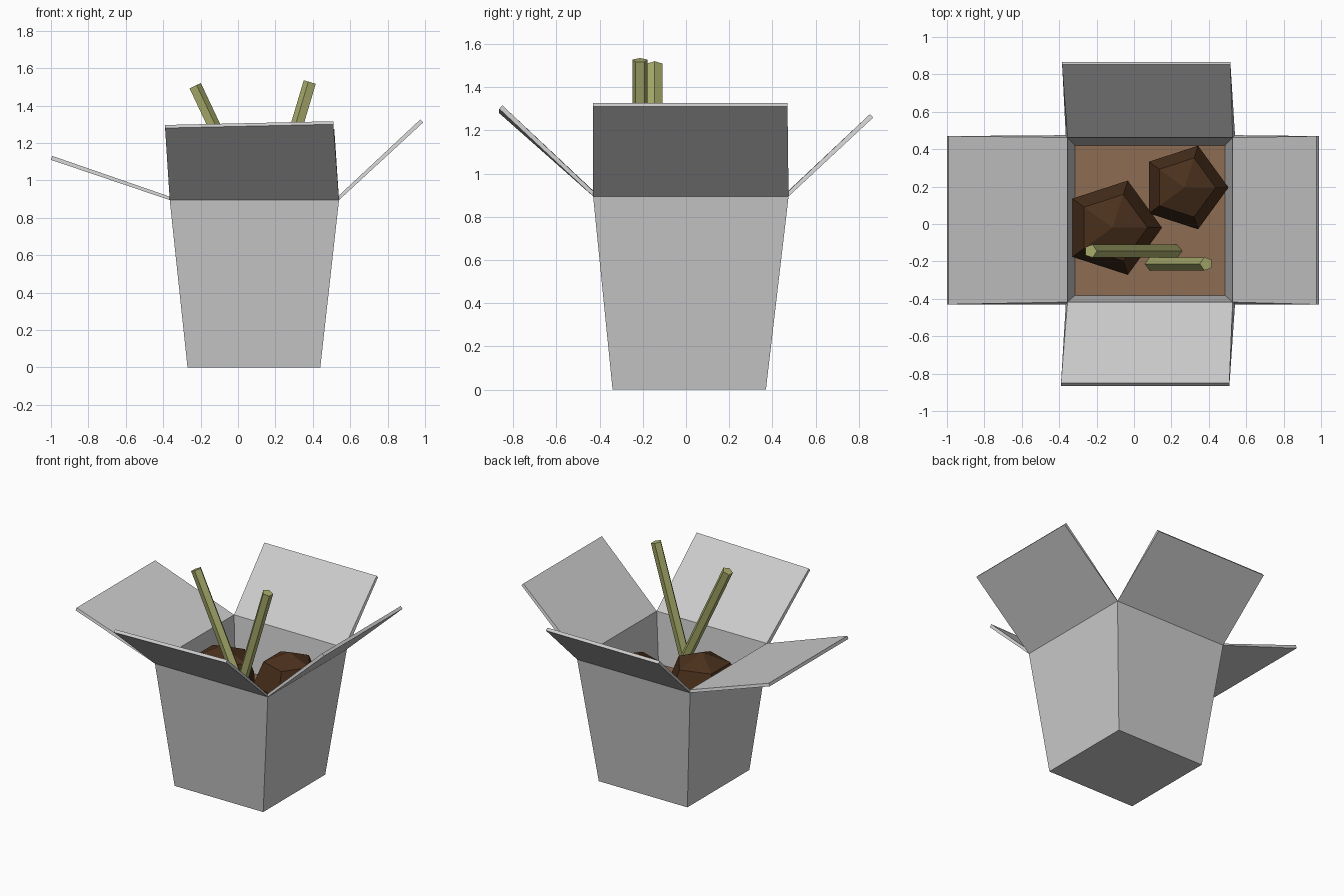
import bpy, bmesh
from math import pi
from mathutils import Vector

if "Cube" in bpy.data.objects:
    bpy.data.objects.remove(bpy.data.objects["Cube"])


def material(name, rgb):
    m = bpy.data.materials.new(name)
    m.diffuse_color = (*rgb, 1)
    m.use_nodes = True
    m.node_tree.nodes["Principled BSDF"].inputs["Base Color"].default_value = m.diffuse_color
    return m


def make_object(name, bm, mat=None):
    mesh = bpy.data.meshes.new(name)
    bm.to_mesh(mesh)
    bm.free()
    obj = bpy.data.objects.new(name, mesh)
    bpy.context.collection.objects.link(obj)
    if mat:
        mesh.materials.append(mat)
    return obj


def rect(x0, x1, y0, y1, z):
    return [(x0, y0, z), (x1, y0, z), (x1, y1, z), (x0, y1, z)]


sauce = material("sauce_brown", (0.27, 0.15, 0.085))
meat = material("dark_brown", (0.07, 0.03, 0.012))
olive = material("olive_wood", (0.40, 0.42, 0.15))

# Carton: tapered walls and four open flaps as one folded sheet
bm = bmesh.new()
low = [bm.verts.new(p) for p in rect(-0.27, 0.44, -0.34, 0.37, 0.0)]
rim = [bm.verts.new(p) for p in rect(-0.365, 0.54, -0.43, 0.475, 0.895)]
bm.faces.new(low[::-1])
flap_tips = [
    ((-0.39, -0.865, 1.28), (0.51, -0.865, 1.30)),   # front
    ((0.99, -0.43, 1.31), (0.99, 0.47, 1.31)),       # right
    ((0.515, 0.867, 1.26), (-0.385, 0.867, 1.26)),   # back
    ((-1.0, 0.47, 1.11), (-1.0, -0.43, 1.11)),       # left
]
for i, (a, b) in enumerate(flap_tips):
    j = (i + 1) % 4
    bm.faces.new((low[i], low[j], rim[j], rim[i]))
    bm.faces.new((rim[i], rim[j], bm.verts.new(b), bm.verts.new(a)))
carton = make_object("carton", bm)
card = carton.modifiers.new("card_thickness", 'SOLIDIFY')
card.thickness = 0.022
card.offset = -1

# Food surface inside the carton
bm = bmesh.new()
bm.faces.new([bm.verts.new(p) for p in rect(-0.32, 0.49, -0.382, 0.425, 0.55)])
make_object("food_surface", bm, sauce)

# Low-poly meatballs
for name, centre, radius in (("meatball_left", (-0.115, -0.02, 0.67), 0.265),
                             ("meatball_right", (0.27, 0.195, 0.675), 0.235)):
    bm = bmesh.new()
    bmesh.ops.create_uvsphere(bm, u_segments=5, v_segments=4, radius=radius)
    # turn so that one corner points along +x
    far = max((v.co for v in bm.verts), key=lambda c: c.xy.length)
    turn = Vector((1, 0)).angle_signed(far.xy)
    bmesh.ops.rotate(bm, verts=bm.verts,
                     matrix=Vector((1, 0, 0)).rotation_difference(
                         Vector((far.x, -far.y, 0))).to_matrix() if abs(turn) > 1e-4
                     else Vector((1, 0, 0)).rotation_difference(Vector((1, 0, 0))).to_matrix())
    bmesh.ops.translate(bm, verts=bm.verts, vec=centre)
    make_object(name, bm, meat)

# Chopsticks
for name, foot, tip in (("chopstick_left", (0.26, -0.145, 0.46), (-0.232, -0.145, 1.505)),
                        ("chopstick_right", (0.07, -0.213, 0.46), (0.387, -0.213, 1.525))):
    foot, tip = Vector(foot), Vector(tip)
    axis = tip - foot
    bm = bmesh.new()
    bmesh.ops.create_cone(bm, cap_ends=True, segments=5, radius1=0.037,
                          radius2=0.037, depth=axis.length)
    bmesh.ops.rotate(bm, verts=bm.verts, matrix=axis.to_track_quat('Z', 'Y').to_matrix())
    bmesh.ops.translate(bm, verts=bm.verts, vec=(foot + tip) / 2)
    make_object(name, bm, olive)
